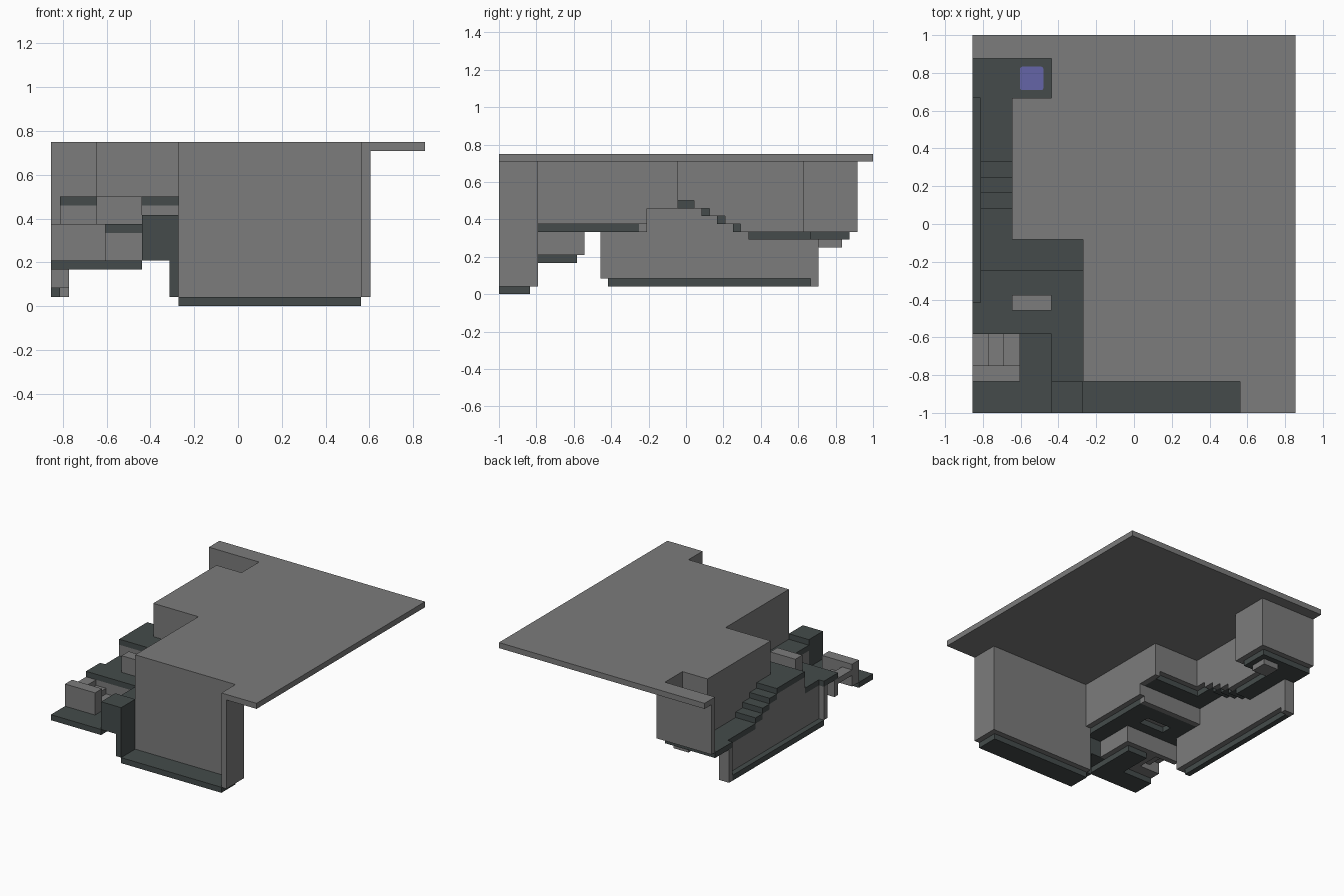
import bpy, bmesh

cube = bpy.data.objects.get("Cube")
if cube:
    bpy.data.objects.remove(cube, do_unlink=True)

# The whole layout sits on a regular building grid
UNIT = 1 / 24
HALF_X, HALF_Y = 20.5, 24


def material(name, colour):
    mat = bpy.data.materials.new(name)
    mat.use_nodes = True
    mat.diffuse_color = colour
    mat.node_tree.nodes["Principled BSDF"].inputs["Base Color"].default_value = colour
    return mat


wall_grey = material("wall_grey", (0.2, 0.2, 0.2, 1))
floor_dark = material("floor_dark", (0.058, 0.071, 0.07, 1))
panel_blue = material("panel_blue", (0.13, 0.13, 0.39, 1))


def place(point):
    x, y, z = point
    return ((x - HALF_X) * UNIT, (y - HALF_Y) * UNIT, z * UNIT)


def prism(name, mat, outline, offset):
    """Extrude a planar grid outline by an offset in grid cells."""
    bm = bmesh.new()
    face = bm.faces.new([bm.verts.new(place(p)) for p in outline])
    result = bmesh.ops.extrude_face_region(bm, geom=[face])
    moved = [v for v in result["geom"] if isinstance(v, bmesh.types.BMVert)]
    bmesh.ops.translate(bm, verts=moved, vec=[c * UNIT for c in offset])
    if not any(face in v.link_faces for v in bm.verts):
        bm.faces.new([v for v in bm.verts if v not in moved])
    bmesh.ops.recalc_face_normals(bm, faces=bm.faces[:])
    mesh = bpy.data.meshes.new(name)
    bm.to_mesh(mesh)
    bm.free()
    mesh.materials.append(mat)
    obj = bpy.data.objects.new(name, mesh)
    bpy.context.collection.objects.link(obj)
    return obj


def plan(name, mat, outline, bottom, top):
    return prism(name, mat, [(x, y, bottom) for x, y in outline], (0, 0, top - bottom))


def box(name, mat, x, y, z):
    corners = [(x[0], y[0]), (x[1], y[0]), (x[1], y[1]), (x[0], y[1])]
    return plan(name, mat, corners, z[0], z[1])


def wall(name, x, y, z):
    return box(name, wall_grey, x, y, z)


def floor(name, x, y, z):
    return box(name, floor_dark, x, y, (z - 1, z))


# Roof with the rooms cut out of its edge
plan("roof", wall_grey,
     [(34, 0), (41, 0), (41, 48), (0, 48), (0, 45), (10, 45), (10, 40),
      (5, 40), (5, 22), (14, 22), (14, 4), (34, 4)], 17, 18)

# Front corridor
floor("corridor_floor", (14, 34), (0, 4), 1)
wall("corridor_back_wall", (14, 35), (4, 5), (1, 17))
wall("corridor_end_wall", (34, 35), (0, 5), (1, 17))
box("corridor_ledge_side", floor_dark, (13, 14), (0, 4), (1, 5))
box("corridor_ledge", floor_dark, (10, 14), (0, 4), (5, 10))

# Lower entry with a low wall and steps
plan("entry_floor", floor_dark,
     [(0, 0), (10, 0), (10, 10), (6, 10), (6, 4), (0, 4)], 4, 5)
wall("entry_low_wall", (0, 6), (4, 6), (5, 9))
wall("entry_back_wall", (0, 11), (10, 11), (5, 8))
wall("entry_side_wall", (10, 11), (4, 10), (5, 8))
for step in range(3):
    right = 6 - step * 2
    wall("entry_step", (right - 2, right), (6, 10), (5 + step, 6 + step))

# Middle room floor, laid around a counter
floor("room_floor_nook", (10, 14), (4, 10), 9)
floor("room_floor_front", (0, 14), (10, 13), 9)
floor("room_floor_edge", (0, 1), (13, 14), 9)
floor("room_floor_left", (1, 5), (13, 15), 9)
floor("room_floor_right", (10, 14), (13, 15), 9)
floor("room_floor_back", (1, 14), (15, 18), 9)
wall("counter", (5, 10), (13, 15), (9, 12))
wall("room_side_wall", (14, 15), (5, 19), (9, 17))
wall("room_side_wall_back", (14, 15), (19, 23), (11, 17))
wall("room_back_wall", (5, 15), (22, 23), (12, 17))
wall("landing_riser", (1, 14), (18, 19), (8, 11))

# Landing and stairs running down to the back room
plan("landing", floor_dark,
     [(1, 18), (14, 18), (14, 22), (5, 22), (5, 26), (1, 26)], 11, 12)
for step in range(3):
    start = 26 + step * 2
    floor("stair_step", (1, 5), (start, start + 2), 11 - step)

# Wall beside the stairs, its lower edge following the steps
profile = [(23, 17), (23, 12)]
for step in range(4):
    y = 25 + step * 2
    profile += [(y, 12 - step), (y, 11 - step)]
profile += [(40, 8), (40, 17)]
prism("stair_wall", wall_grey, [(5, y, z) for y, z in profile], (1, 0, 0))

# Support wall below, its upper edge following the steps
profile = [(40, 2), (14, 2), (14, 8), (19, 8), (19, 11)]
for step in range(4):
    y = 26 + step * 2
    profile += [(y, 11 - step), (y, 10 - step)]
profile += [(40, 7)]
prism("support_wall", wall_grey, [(1, y, z) for y, z in profile], (1, 0, 0))
wall("support_front_cap", (0, 2), (13, 14), (2, 8))
wall("support_back_cap", (0, 2), (40, 41), (1, 7))
floor("outer_ledge", (0, 1), (14, 40), 2)

# Back room
plan("back_room_floor", floor_dark,
     [(1, 32), (5, 32), (5, 40), (10, 40), (10, 45), (0, 45), (0, 40), (1, 40)], 7, 8)
wall("back_room_rear_wall", (0, 11), (45, 46), (8, 17))
wall("back_room_side_wall", (10, 11), (39, 46), (8, 17))
wall("back_room_front_wall", (5, 11), (39, 40), (8, 17))
wall("panel_housing", (6, 9), (41, 44), (6, 7))

# Blue floor panel with softened corners
panel = box("blue_panel", panel_blue, (6, 9), (41, 44), (8, 8.1))
bm = bmesh.new()
bm.from_mesh(panel.data)
upright = [e for e in bm.edges if abs(e.verts[0].co.z - e.verts[1].co.z) > UNIT / 20]
bmesh.ops.bevel(bm, geom=upright, offset=UNIT / 3, segments=3, profile=0.5, affect="EDGES")
bm.to_mesh(panel.data)
bm.free()
